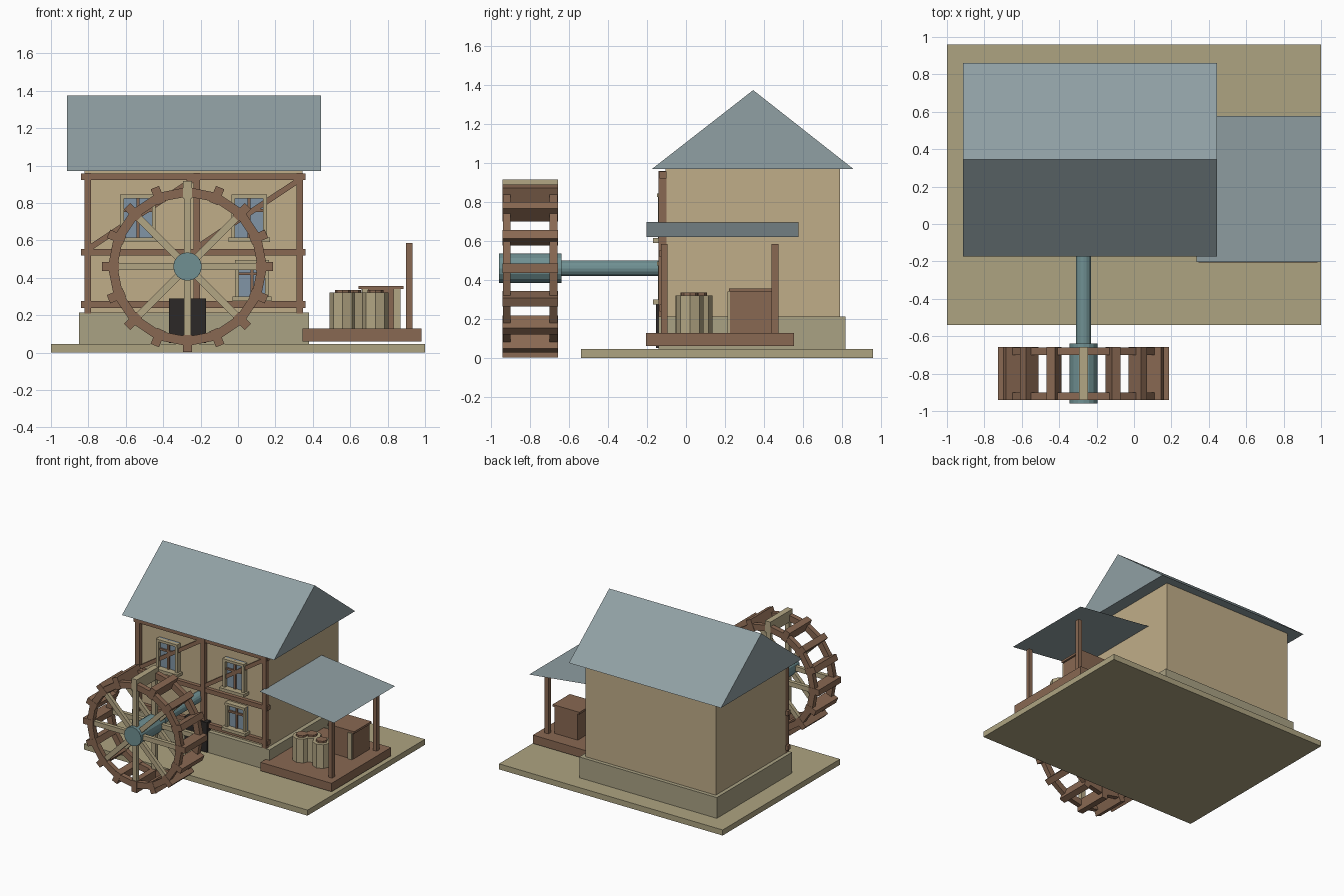
import bpy, bmesh, math
from mathutils import Matrix, Vector

if "Cube" in bpy.data.objects:
    bpy.data.objects.remove(bpy.data.objects["Cube"])


def material(name, r, g, b):
    m = bpy.data.materials.new(name)
    m.diffuse_color = (r, g, b, 1)
    m.use_nodes = True
    m.node_tree.nodes["Principled BSDF"].inputs["Base Color"].default_value = m.diffuse_color
    return m


WOOD = material("wood", 0.25, 0.14, 0.085)
SAND = material("sand", 0.42, 0.37, 0.22)
STONE = material("stone", 0.40, 0.36, 0.23)
WALL = material("plaster", 0.53, 0.42, 0.25)
SLATE = material("slate", 0.28, 0.35, 0.37)
TEAL = material("teal", 0.16, 0.28, 0.29)
CREAM = material("pale_wood", 0.45, 0.38, 0.23)
GLASS = material("glass", 0.22, 0.30, 0.38)
DARK = material("dark", 0.025, 0.022, 0.02)


def add(name, bm, mat):
    me = bpy.data.meshes.new(name)
    bm.to_mesh(me)
    bm.free()
    me.materials.append(mat)
    ob = bpy.data.objects.new(name, me)
    bpy.context.collection.objects.link(ob)
    return ob


def cube(bm, x0, x1, y0, y1, z0, z1, m=Matrix()):
    c = Vector(((x0 + x1) / 2, (y0 + y1) / 2, (z0 + z1) / 2))
    bmesh.ops.create_cube(bm, size=1, matrix=m @ Matrix.Translation(c)
                          @ Matrix.Diagonal((x1 - x0, y1 - y0, z1 - z0, 1)))


def box(name, mat, *dims):
    bm = bmesh.new()
    cube(bm, *dims)
    return add(name, bm, mat)


def cyl_y(name, mat, x, z, y0, y1, r, n):
    bm = bmesh.new()
    bmesh.ops.create_cone(bm, cap_ends=True, segments=n, radius1=r, radius2=r, depth=y1 - y0,
                          matrix=Matrix.Translation((x, (y0 + y1) / 2, z)) @ Matrix.Rotation(math.pi / 2, 4, 'X'))
    return add(name, bm, mat)


# Ground slab, stone footing and walls
box("ground_slab", SAND, -1, 1, -0.54, 0.96, 0, 0.045)
box("stone_footing", STONE, -0.85, 0.38, -0.14, 0.82, 0.045, 0.213)
box("house_walls", WALL, -0.82, 0.345, -0.105, 0.79, 0.213, 0.97)
box("dark_doorway", DARK, -0.37, -0.17, -0.155, -0.10, 0.05, 0.29)

# Gable roof: triangular profile extruded along x
bm = bmesh.new()
tri = bm.faces.new([bm.verts.new((-0.915, y, z)) for y, z in ((-0.175, 0.97), (0.86, 0.97), (0.345, 1.375))])
ext = bmesh.ops.extrude_face_region(bm, geom=[tri])
bmesh.ops.translate(bm, vec=(1.36, 0, 0), verts=[v for v in ext["geom"] if isinstance(v, bmesh.types.BMVert)])
if len(bm.faces) < 5:
    bm.faces.new(list(bm.verts)[:3])
bmesh.ops.recalc_face_normals(bm, faces=bm.faces)
add("gable_roof", bm, SLATE)

# Timber framing on the front
bm = bmesh.new()
for x in (-0.803, -0.22, 0.33):
    cube(bm, x - 0.018, x + 0.018, -0.14, -0.10, 0.21, 0.96)
for z in (0.257, 0.537, 0.94):
    cube(bm, -0.84, 0.36, -0.135, -0.10, z - 0.018, z + 0.018)
for x in (-0.80, -0.23):
    a, b = Vector((x, -0.12, 0.555)), Vector((x + 0.56, -0.12, 0.925))
    d = b - a
    m = Matrix.Translation((a + b) / 2) @ Matrix.Rotation(-math.atan2(d.z, d.x), 4, 'Y')
    cube(bm, -d.length / 2, d.length / 2, -0.014, 0.014, -0.015, 0.015, m)
add("timber_frame", bm, WOOD)


# Windows: pane, surround with sill, crossed bars
def window(name, x, z0, z1, w):
    box(name + "_glass", GLASS, x - w, x + w, -0.118, -0.10, z0, z1)
    bm = bmesh.new()
    for s in (-1, 1):
        cube(bm, x + s * (w - 0.01) - 0.01, x + s * (w - 0.01) + 0.01, -0.145, -0.10, z0, z1)
    cube(bm, x - w, x + w, -0.15, -0.10, z1 - 0.02, z1)
    cube(bm, x - w - 0.015, x + w + 0.015, -0.17, -0.10, z0 - 0.01, z0 + 0.015)
    add(name + "_surround", bm, CREAM)
    bm = bmesh.new()
    cube(bm, x - 0.008, x + 0.008, -0.13, -0.10, z0, z1)
    zb = z0 + 0.65 * (z1 - z0)
    cube(bm, x - w + 0.02, x + w - 0.02, -0.13, -0.10, zb - 0.008, zb + 0.008)
    add(name + "_bars", bm, WOOD)


window("upper_left_window", -0.535, 0.60, 0.845, 0.095)
window("upper_right_window", 0.06, 0.60, 0.845, 0.095)
window("lower_window", 0.075, 0.285, 0.495, 0.09)

# Water wheel: rims, paddles, spokes, hub and axle
CX, CZ, N = -0.27, 0.46, 16
bm = bmesh.new()
for y0, y1 in ((-0.94, -0.90), (-0.70, -0.66)):
    loops = []
    for i in range(N):
        a = 2 * math.pi * i / N
        loops.append([bm.verts.new((CX + r * math.cos(a), y, CZ + r * math.sin(a)))
                      for r, y in ((0.425, y0), (0.425, y1), (0.375, y1), (0.375, y0))])
    for i in range(N):
        p, q = loops[i], loops[(i + 1) % N]
        for k in range(4):
            bm.faces.new((p[k], p[(k + 1) % 4], q[(k + 1) % 4], q[k]))
bmesh.ops.recalc_face_normals(bm, faces=bm.faces)
add("wheel_rims", bm, WOOD)


def wheel_turn(i, n):
    return Matrix.Translation((CX, 0, CZ)) @ Matrix.Rotation(2 * math.pi * i / n, 4, 'Y')


bm, top = bmesh.new(), bmesh.new()
for i in range(N):
    cube(top if i == 0 else bm, -0.024, 0.024, -0.942, -0.658, 0.365, 0.457, wheel_turn(i, N))
add("wheel_paddles", bm, WOOD)
add("top_paddle", top, CREAM)
bm = bmesh.new()
for i in range(8):
    for y in (-0.92, -0.68):
        cube(bm, -0.019, 0.019, y - 0.015, y + 0.015, 0.03, 0.395, wheel_turn(i, 8))
add("wheel_spokes", bm, CREAM)
cyl_y("wheel_hub", TEAL, CX, CZ, -0.96, -0.64, 0.076, 16)
cyl_y("wheel_axle", TEAL, CX, CZ, -0.64, -0.10, 0.04, 16)

# Side porch: deck, posts and thin sloped canopy
box("porch_deck", WOOD, 0.345, 0.98, -0.205, 0.555, 0.06, 0.128)
for name, y in (("front", -0.112), ("back", 0.457)):
    box(name + "_porch_post", WOOD, 0.898, 0.932, y - 0.017, y + 0.017, 0.128, 0.585)
bm = bmesh.new()
bm.faces.new([bm.verts.new(p) for p in ((0.335, -0.203, 0.697), (1, -0.203, 0.62),
                                        (1, 0.577, 0.62), (0.335, 0.577, 0.697))])
add("porch_canopy", bm, SLATE)

# Crate with lid and pale front slats
box("crate", WOOD, 0.66, 0.87, 0.225, 0.44, 0.128, 0.34)
box("crate_lid", WOOD, 0.645, 0.885, 0.22, 0.44, 0.34, 0.357)
bm = bmesh.new()
for x in (0.68, 0.85):
    cube(bm, x - 0.018, x + 0.018, 0.213, 0.226, 0.128, 0.34)
add("crate_slats", bm, CREAM)

# Octagonal barrels with lids
for i, (x, y) in enumerate(((0.56, 0.015), (0.735, 0.02), (0.615, 0.055 + 0.01))):
    for part, mat, r, z0, z1 in (("barrel", CREAM, 0.07, 0.128, 0.32), ("barrel_lid", WOOD, 0.042, 0.32, 0.335)):
        bm = bmesh.new()
        bmesh.ops.create_cone(bm, cap_ends=True, segments=8, radius1=r, radius2=r, depth=z1 - z0,
                              matrix=Matrix.Translation((x, y, (z0 + z1) / 2)))
        add(f"{part}_{i + 1}", bm, mat)
